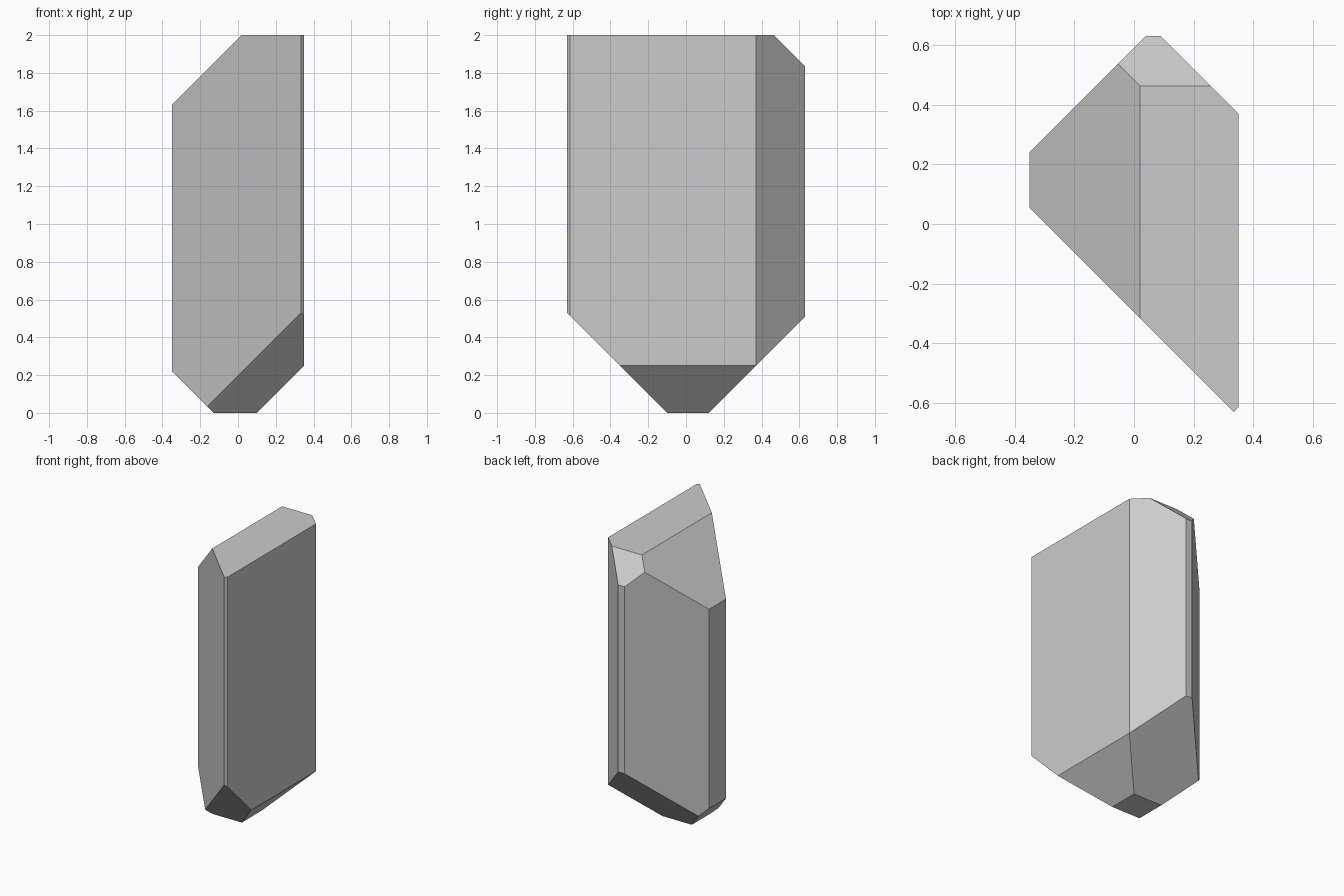
import bpy, bmesh
from mathutils import Vector

if "Cube" in bpy.data.objects:
    bpy.data.objects.remove(bpy.data.objects["Cube"])

# Block of crystal: the bounding box
W, D, H = 0.35, 0.631, 2.0
bm = bmesh.new()
bmesh.ops.create_cube(bm, size=1)
for v in bm.verts:
    v.co = Vector((v.co.x * 2 * W, v.co.y * 2 * D, (v.co.z + 0.5) * H))


def chamfer(normal, offset):
    """Slice away everything where normal . p > offset and cap the cut."""
    n = Vector(normal)
    geom = bm.verts[:] + bm.edges[:] + bm.faces[:]
    cut = bmesh.ops.bisect_plane(bm, geom=geom, dist=1e-6, plane_co=n * offset / n.length_squared,
                                 plane_no=n, clear_outer=True)
    edges = [e for e in cut["geom_cut"] if isinstance(e, bmesh.types.BMEdge)]
    bmesh.ops.contextual_create(bm, geom=edges)


cuts = [
    # upright side facets
    ((-1, -1, 0), 0.297), ((-1, 1, 0), 0.592), ((1, 1, 0), 0.72), ((1, -1, 0), 0.965),
    # sloping top facets
    ((-1, 0, 1), 1.98), ((0, 1, 1), 2.464),
    # sloping bottom facets
    ((-1, 0, -1), 0.13), ((1, 0, -1), 0.1), ((0, -1, -1), 0.1), ((0, 1, -1), 0.12),
]
for normal, offset in cuts:
    chamfer(normal, offset)

bmesh.ops.recalc_face_normals(bm, faces=bm.faces[:])
mesh = bpy.data.meshes.new("crystal_shard")
bm.to_mesh(mesh)
bm.free()
bpy.context.collection.objects.link(bpy.data.objects.new("crystal_shard", mesh))
